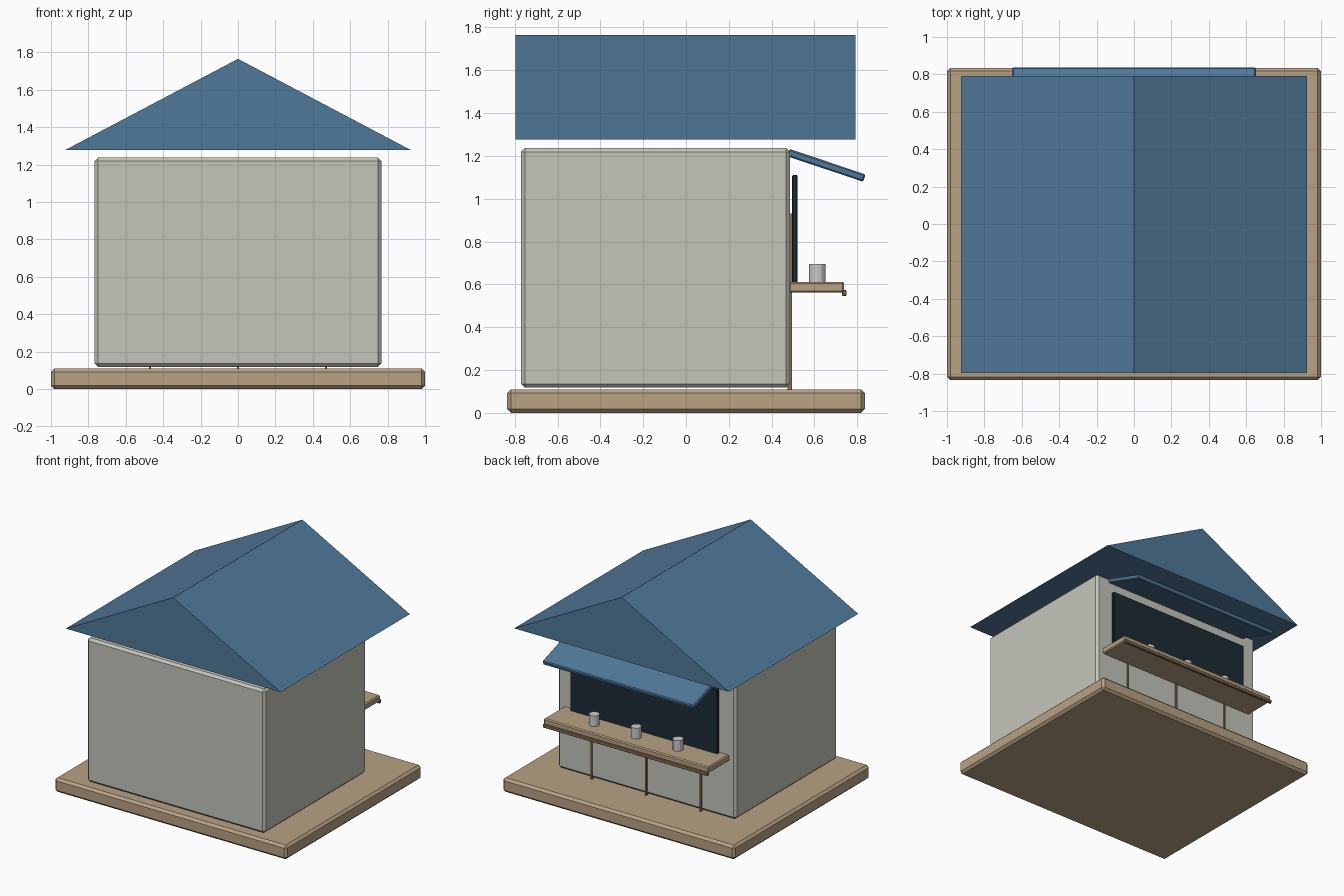
import bpy, bmesh, math
from mathutils import Matrix

if "Cube" in bpy.data.objects:
    bpy.data.objects.remove(bpy.data.objects["Cube"])


def material(name, rgb):
    m = bpy.data.materials.new(name)
    m.diffuse_color = (*rgb, 1)
    m.use_nodes = True
    m.node_tree.nodes["Principled BSDF"].inputs["Base Color"].default_value = m.diffuse_color
    return m


WOOD = material("wood", (0.48, 0.36, 0.23))
DARK_WOOD = material("dark_wood", (0.25, 0.16, 0.09))
WALL = material("wall", (0.56, 0.56, 0.50))
BLUE = material("blue", (0.08, 0.19, 0.32))
BLACK = material("dark_glass", (0.012, 0.025, 0.035))


def finish(name, bm, mat):
    me = bpy.data.meshes.new(name)
    bmesh.ops.recalc_face_normals(bm, faces=bm.faces)
    bm.to_mesh(me)
    bm.free()
    ob = bpy.data.objects.new(name, me)
    bpy.context.collection.objects.link(ob)
    if mat:
        me.materials.append(mat)
    return ob


def box(name, x, y, z, mat, bevel=0.0):
    """Box from (min, max) ranges with an optional chamfer."""
    bm = bmesh.new()
    size = [b - a for a, b in (x, y, z)]
    bmesh.ops.create_cube(bm, size=1, matrix=Matrix.Diagonal((*size, 1)))
    ob = finish(name, bm, mat)
    ob.location = [(a + b) / 2 for a, b in (x, y, z)]
    if bevel:
        mod = ob.modifiers.new("chamfer", "BEVEL")
        mod.width, mod.segments = bevel, 1
    return ob


# Floor slab and walls
box("base", (-1, 1), (-0.835, 0.835), (0, 0.11), WOOD, 0.018)
box("walls", (-0.766, 0.766), (-0.77, 0.485), (0.118, 1.237), WALL, 0.018)

# Gable roof: closed triangular prism
bm = bmesh.new()
ends = [[bm.verts.new((x, y, z)) for x, z in ((-0.925, 1.277), (0.925, 1.277), (0, 1.765))]
        for y in (-0.797, 0.792)]
for e in ends:
    bm.faces.new(e)
for i in range(3):
    j = (i + 1) % 3
    bm.faces.new((ends[0][i], ends[0][j], ends[1][j], ends[1][i]))
finish("roof", bm, BLUE)

# Serving window and tilted awning
box("serving_window", (-0.633, 0.633), (0.495, 0.521), (0.60, 1.11), BLACK, 0.004)
awning = box("awning", (-0.652, 0.652), (0.467, 0.843), (1.138, 1.174), BLUE, 0.007)
awning.rotation_euler.x = math.radians(-18.5)

# Counter shelf with front rail
box("counter", (-0.71, 0.71), (0.48, 0.738), (0.562, 0.612), WOOD, 0.008)
box("counter_rail", (-0.71, 0.71), (0.728, 0.750), (0.546, 0.573), DARK_WOOD, 0.004)

# Narrow wall battens
for i, x in enumerate((-0.47, 0, 0.47)):
    box(f"batten_{i + 1}", (x - 0.006, x + 0.006), (0.475, 0.494), (0.11, 0.932), DARK_WOOD)

# Cups on the counter
for i, x in enumerate((-0.36, 0, 0.36)):
    bm = bmesh.new()
    bmesh.ops.create_cone(bm, cap_ends=True, segments=12, radius1=0.038, radius2=0.038, depth=0.084)
    cup = finish(f"cup_{i + 1}", bm, None)
    cup.location = (x, 0.613, 0.653)
